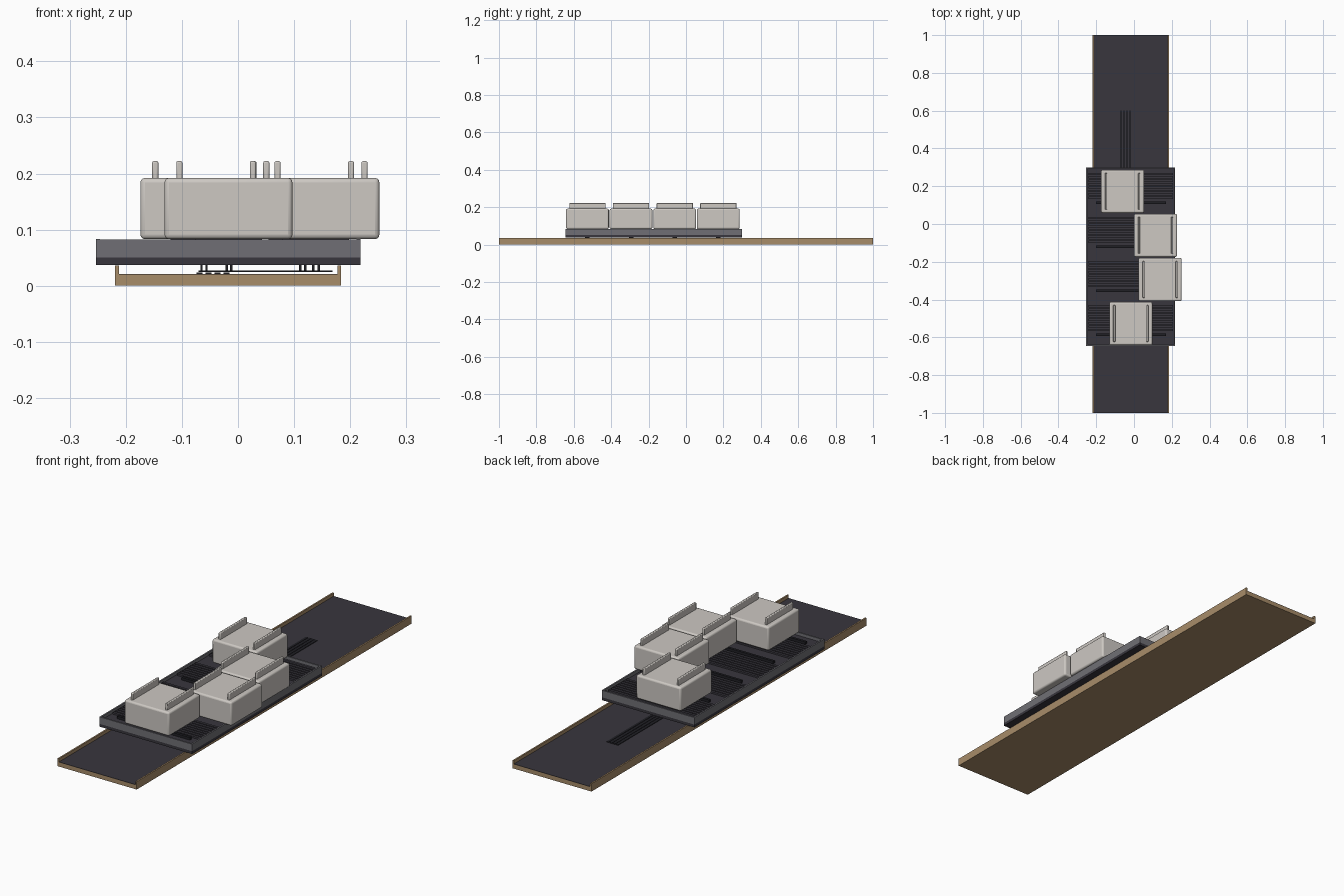
import bpy, bmesh
from mathutils import Vector

if "Cube" in bpy.data.objects:
    bpy.data.objects.remove(bpy.data.objects["Cube"])


def material(name, rgb):
    m = bpy.data.materials.new(name)
    m.diffuse_color = (*rgb, 1)
    m.use_nodes = True
    m.node_tree.nodes["Principled BSDF"].inputs["Base Color"].default_value = m.diffuse_color
    return m


TAN = material("tan", (0.39, 0.262, 0.141))
DARK = material("charcoal", (0.04, 0.037, 0.048))
GREY = material("mid_grey", (0.162, 0.159, 0.178))
PALE = material("pale_grey", (0.61, 0.58, 0.545))
BLACK = material("near_black", (0.014, 0.014, 0.018))


def add_box(bm, x0, x1, y0, y1, z0, z1):
    verts = bmesh.ops.create_cube(bm, size=1)["verts"]
    size = Vector((x1 - x0, y1 - y0, z1 - z0))
    mid = Vector((x0 + x1, y0 + y1, z0 + z1)) / 2
    for v in verts:
        v.co = Vector(a * b for a, b in zip(v.co, size)) + mid


def part(name, mat, boxes, bevel=0, segments=3):
    """One object made from a list of boxes given as x, y and z ranges."""
    bm = bmesh.new()
    for b in boxes:
        add_box(bm, *b)
    mesh = bpy.data.meshes.new(name)
    bm.to_mesh(mesh)
    bm.free()
    mesh.materials.append(mat)
    ob = bpy.data.objects.new(name, mesh)
    bpy.context.collection.objects.link(ob)
    if bevel:
        mod = ob.modifiers.new("rounded_edges", "BEVEL")
        mod.width, mod.segments = bevel, segments
        bpy.ops.object.select_all(action="DESELECT")
        ob.select_set(True)
        bpy.context.view_layer.objects.active = ob
        bpy.ops.object.shade_smooth_by_angle()
    return ob


# Long channel: base, two low side walls and a dark floor sheet
CX0, CX1 = -0.219, 0.184
WALL = 0.007
part("channel_base", TAN, [(CX0, CX1, -1, 1, 0, 0.02)])
part("channel_walls", TAN, [(CX0, CX0 + WALL, -1, 1, 0.02, 0.036),
                            (CX1 - WALL, CX1, -1, 1, 0.02, 0.036)])
part("channel_floor", DARK, [(CX0 + WALL, CX1 - WALL, -1, 1, 0.02, 0.021)])

# Tray: dark underframe and deck with a grey rim
TX0, TX1, TY0, TY1 = -0.253, 0.218, -0.645, 0.30
RIM = 0.007
part("tray_underframe", DARK, [(TX0, TX1, TY0, TY1, 0.037, 0.05)])
part("tray_deck", DARK, [(TX0 + RIM, TX1 - RIM, TY0 + RIM, TY1 - RIM, 0.05, 0.068)])
part("tray_side_rims", GREY, [(x, x + RIM, TY0, TY1, 0.05, 0.083)
                              for x in (TX0, TX1 - RIM)])
part("tray_end_rims", GREY, [(TX0 + RIM, TX1 - RIM, y, y + RIM, 0.05, 0.082)
                             for y in (TY0, TY1 - RIM)])

# Crate positions; each crate sits over one station of the tray
crates = [(-0.060, 0.173), (0.114, -0.060), (0.138, -0.294), (-0.017, -0.527)]

# Deck slats running across the tray, with one cross bar per station
slats, bars = [], []
for _, cy in crates:
    for k in range(8):
        y = cy - 0.04 + k * 0.018
        slats.append((TX0 + 0.012, TX1 - 0.012, y, y + 0.012, 0.068, 0.076))
    bars.append((-0.20, 0.17, cy - 0.066, cy - 0.054, 0.068, 0.08))
part("deck_slats", DARK, slats)
part("station_bars", BLACK, bars)

# Running gear between the tray and the channel floor
part("floor_strips", BLACK, [(x, x + 0.011, -0.1, 0.6, 0.021, 0.0235)
                             for x in (-0.074, -0.058, -0.042, -0.026)])
part("cross_link", BLACK, [(-0.07, 0.168, cy - 0.02, cy + 0.02, 0.0245, 0.0275)
                           for _, cy in crates])
part("hanger_posts", BLACK, [(x, x + 0.004, cy - 0.012, cy + 0.012, 0.0245, 0.038)
                             for _, cy in crates
                             for x in (-0.067, -0.058, -0.022, -0.014,
                                       0.109, 0.118, 0.132, 0.142)])

# Rounded crates with a pair of upright handles along their sides
HALF = 0.114
for i, (cx, cy) in enumerate(crates, 1):
    part(f"crate_{i}", PALE,
         [(cx - HALF, cx + HALF, cy - HALF, cy + HALF, 0.083, 0.192)], 0.008)
    part(f"crate_handles_{i}", PALE,
         [(cx + s * 0.0875 - 0.0055, cx + s * 0.0875 + 0.0055,
           cy - 0.097, cy + 0.097, 0.188, 0.222) for s in (-1, 1)], 0.003, 2)
    # Small feet that rest on the deck
    part(f"crate_feet_{i}", DARK,
         [(max(cx - 0.06, TX0 + 0.02), min(cx + 0.06, TX1 - 0.02),
           cy + s * 0.07 - 0.01, cy + s * 0.07 + 0.01, 0.068, 0.084) for s in (-1, 1)])
